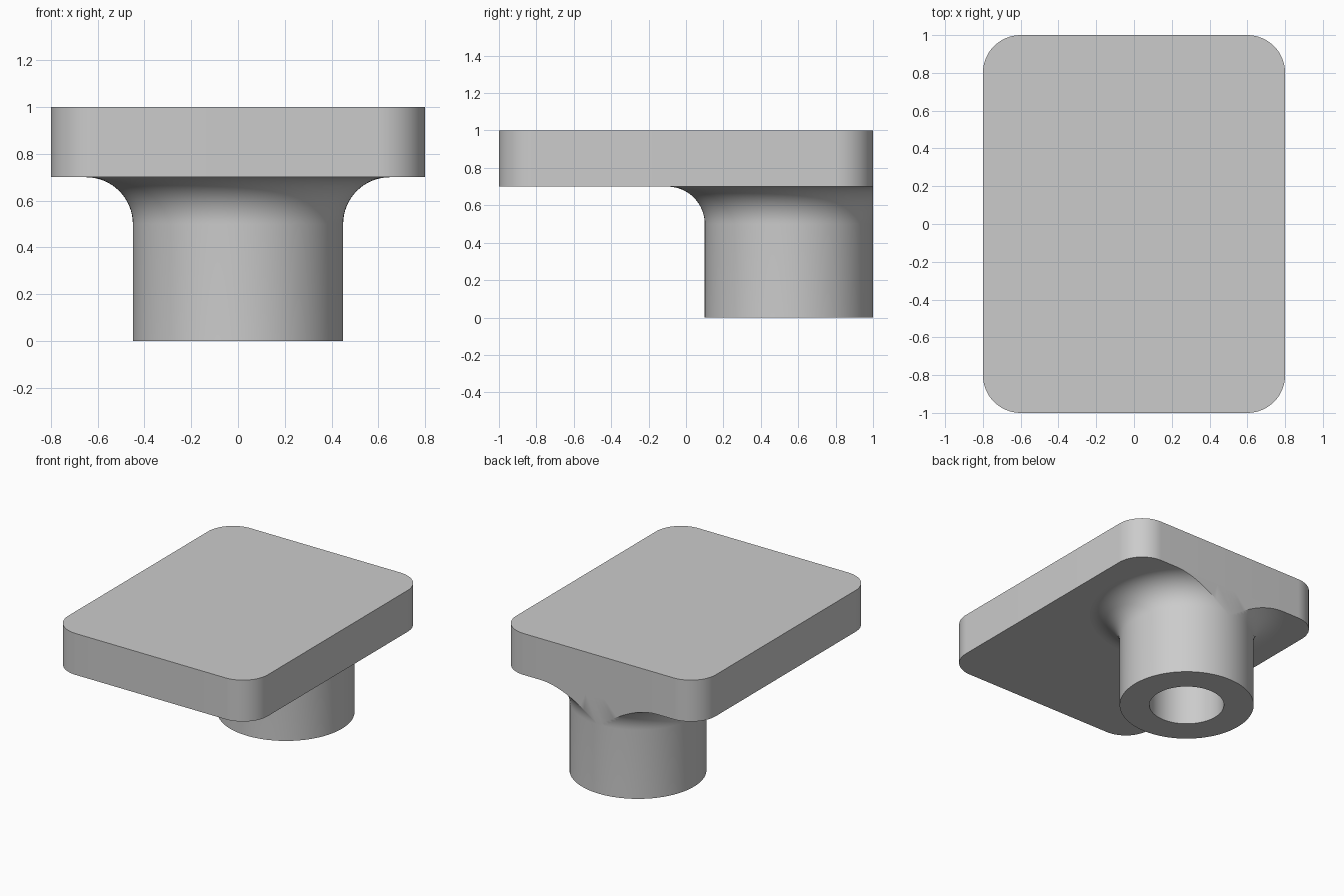
import bpy
import bmesh
from math import cos, sin, pi, radians
from mathutils import Matrix, Vector

cube = bpy.data.objects.get("Cube")
if cube:
    bpy.data.objects.remove(cube, do_unlink=True)

grey = bpy.data.materials.new("light grey")
grey.use_nodes = True
grey.diffuse_color = (0.6, 0.6, 0.6, 1)
grey.node_tree.nodes["Principled BSDF"].inputs["Base Color"].default_value = (0.6, 0.6, 0.6, 1)

PLATE_BOTTOM, PLATE_TOP, BACK = 0.7, 1.0, 1.0
STEM_Y, STEM_R, BORE_R, FILLET = 0.55, 0.45, 0.25, 0.2


def finish(bm, name):
    bmesh.ops.recalc_face_normals(bm, faces=bm.faces)
    mesh = bpy.data.meshes.new(name)
    bm.to_mesh(mesh)
    bm.free()
    mesh.materials.append(grey)
    obj = bpy.data.objects.new(name, mesh)
    bpy.context.collection.objects.link(obj)
    bpy.ops.object.select_all(action="DESELECT")
    obj.select_set(True)
    bpy.context.view_layer.objects.active = obj
    bpy.ops.object.shade_smooth_by_angle(angle=radians(30))
    return obj


# Plate: a slab with rounded vertical corners
bm = bmesh.new()
height = PLATE_TOP - PLATE_BOTTOM
bmesh.ops.create_cube(bm, size=1, matrix=Matrix.Translation((0, 0, PLATE_BOTTOM + height / 2))
                      @ Matrix.Diagonal((1.6, 2, height, 1)))
corners = [e for e in bm.edges if abs(e.verts[0].co.z - e.verts[1].co.z) > 0.1]
bmesh.ops.bevel(bm, geom=corners, offset=0.2, offset_type="OFFSET", segments=16,
                profile=0.5, affect="EDGES")
finish(bm, "plate")

# Stem: a bored post flaring into the plate, turned from a closed profile
STEPS, ARC = 96, 16
profile = [(BORE_R, PLATE_BOTTOM), (BORE_R, 0), (STEM_R, 0)]
for i in range(ARC + 1):
    a = pi / 2 * i / ARC
    profile.append((STEM_R + FILLET * (1 - cos(a)), PLATE_BOTTOM - FILLET * (1 - sin(a))))

bm = bmesh.new()
rings = []
for s in range(STEPS):
    a = 2 * pi * (s + 0.5) / STEPS
    rings.append([bm.verts.new((r * cos(a), STEM_Y + r * sin(a), z)) for r, z in profile])
for s in range(STEPS):
    a, b = rings[s], rings[(s + 1) % STEPS]
    for i in range(len(profile)):
        j = (i + 1) % len(profile)
        bm.faces.new((a[i], b[i], b[j], a[j]))

# Trim the flare flush with the back of the plate and close the cut
bmesh.ops.bisect_plane(bm, geom=bm.verts[:] + bm.edges[:] + bm.faces[:],
                       plane_co=Vector((0, BACK, 0)), plane_no=Vector((0, 1, 0)),
                       clear_outer=True, dist=1e-6)
bmesh.ops.holes_fill(bm, edges=[e for e in bm.edges if e.is_boundary], sides=0)
finish(bm, "stem")
